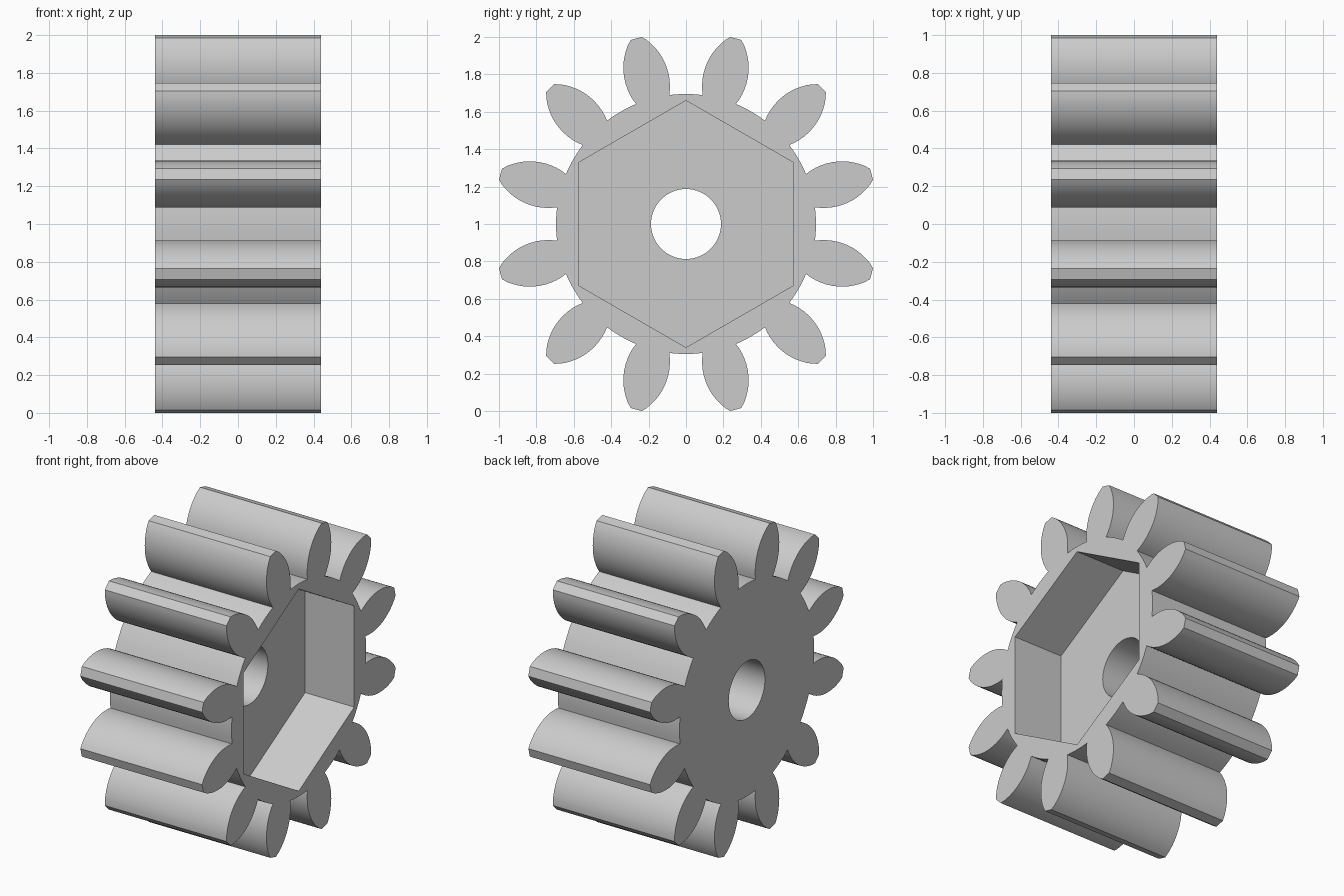
import bpy
import bmesh
from math import sin, cos, asin, pi, radians, sqrt
from mathutils import Vector, Matrix

cube = bpy.data.objects.get("Cube")
if cube:
    bpy.data.objects.remove(cube, do_unlink=True)

# Main sizes
HALF_WIDTH = 0.44
TEETH = 12
ROOT_R, TIP_U, TIP_T = 0.695, 1.027, 0.03
FLANK_R, FLANK_U, FLANK_T = 0.31, 0.813, 0.118
BORE_R, HEX_R, HEX_DEPTH = 0.187, 0.66, 0.355
CENTRE = Vector((0, 0, 1))

grey = bpy.data.materials.new("light_grey")
grey.use_nodes = True
grey.diffuse_color = (0.6, 0.6, 0.6, 1)
grey.node_tree.nodes["Principled BSDF"].inputs["Base Color"].default_value = (0.6, 0.6, 0.6, 1)


def prism(name, outline, x0, x1):
    """Extrude a (y, z) outline along x from x0 to x1."""
    bm = bmesh.new()
    face = bm.faces.new([bm.verts.new((x0, y, z)) for y, z in outline])
    out = bmesh.ops.extrude_face_region(bm, geom=[face])
    moved = [v for v in out["geom"] if isinstance(v, bmesh.types.BMVert)]
    bmesh.ops.translate(bm, verts=moved, vec=(x1 - x0, 0, 0))
    bmesh.ops.recalc_face_normals(bm, faces=bm.faces)
    mesh = bpy.data.meshes.new(name)
    bm.to_mesh(mesh)
    bm.free()
    mesh.materials.append(grey)
    obj = bpy.data.objects.new(name, mesh)
    obj.location = CENTRE
    bpy.context.collection.objects.link(obj)
    return obj


def ring(radius, count, start=0.0):
    return [(radius * cos(start + 2 * pi * i / count),
             radius * sin(start + 2 * pi * i / count)) for i in range(count)]


# One curved flank, from root to tip, as (radial, sideways) points
STEPS = 12
flank = []
u0 = sqrt(ROOT_R ** 2 - 0.09 ** 2)
a0 = asin((u0 - FLANK_U) / FLANK_R)
a1 = asin((TIP_U - FLANK_U) / FLANK_R)
for i in range(STEPS + 1):
    a = a0 + (a1 - a0) * i / STEPS
    flank.append((FLANK_U + FLANK_R * sin(a), FLANK_T - FLANK_R * (1 - cos(a))))
flank[-1] = (TIP_U, TIP_T)

# Symmetric tooth followed by its root arc, repeated around the wheel
tooth = [(u, -t) for u, t in flank] + flank[::-1]
pitch = 2 * pi / TEETH
root_half = asin(flank[0][1] / ROOT_R)
for i in range(1, 4):
    a = root_half + (pitch - 2 * root_half) * i / 4
    tooth.append((ROOT_R * cos(a), ROOT_R * sin(a)))
outline = []
for k in range(TEETH):
    turn = Matrix.Rotation(radians(15) + k * pitch, 2)
    outline += [tuple(turn @ Vector(p)) for p in tooth]

gear = prism("gear_wheel", outline, -HALF_WIDTH, HALF_WIDTH)

# Hexagonal pocket in the +x end, and a round bore right through
cutters = [
    prism("hex_pocket_cutter", ring(HEX_R, 6, pi / 2), HALF_WIDTH - HEX_DEPTH, HALF_WIDTH + 0.2),
    prism("bore_cutter", ring(BORE_R, 64), -HALF_WIDTH - 0.2, HALF_WIDTH + 0.3),
]
bpy.ops.object.select_all(action="DESELECT")
bpy.context.view_layer.objects.active = gear
gear.select_set(True)
for cutter in cutters:
    cutter.hide_render = True
    mod = gear.modifiers.new(cutter.name, "BOOLEAN")
    mod.operation = "DIFFERENCE"
    mod.solver = "EXACT"
    mod.object = cutter
    bpy.ops.object.modifier_apply(modifier=mod.name)
    bpy.data.objects.remove(cutter, do_unlink=True)

bpy.ops.object.shade_smooth_by_angle(angle=radians(25))
